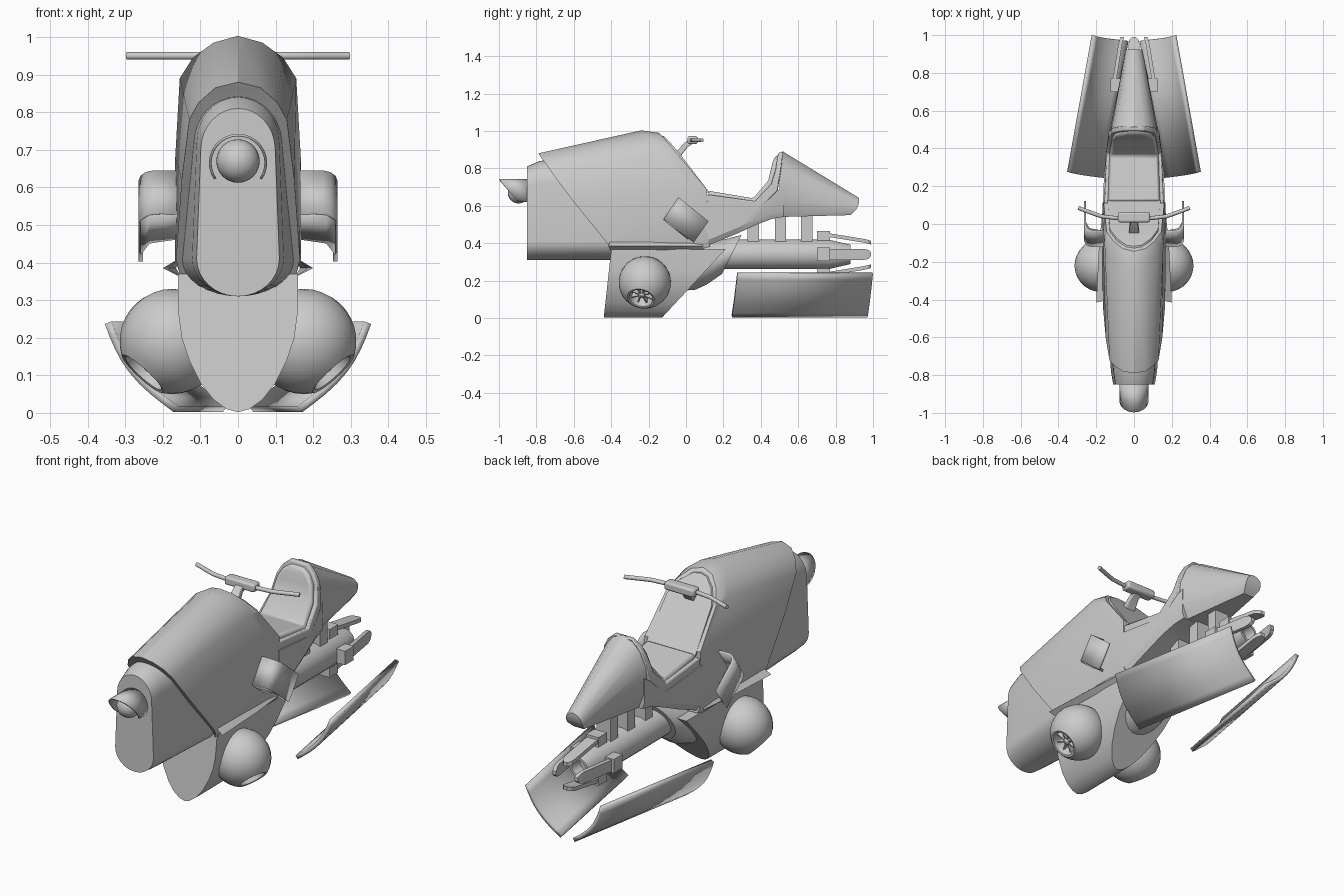
import bpy, bmesh
from math import sin, cos, pi, radians
from mathutils import Vector

if "Cube" in bpy.data.objects:
    bpy.data.objects.remove(bpy.data.objects["Cube"])


def make(name, build, mirror=False, solid=0, bevel=0):
    bm = bmesh.new()
    build(bm)
    bmesh.ops.remove_doubles(bm, verts=bm.verts, dist=0.0005)
    bmesh.ops.recalc_face_normals(bm, faces=bm.faces)
    me = bpy.data.meshes.new(name)
    bm.to_mesh(me)
    bm.free()
    ob = bpy.data.objects.new(name, me)
    bpy.context.collection.objects.link(ob)
    if solid:
        m = ob.modifiers.new("Solidify", 'SOLIDIFY')
        m.thickness, m.offset = solid, 0
    if bevel:
        m = ob.modifiers.new("Bevel", 'BEVEL')
        m.width, m.segments = bevel, 2
    if mirror:
        m = ob.modifiers.new("Mirror", 'MIRROR')
        m.use_mirror_merge = False
    return ob


def skin(bm, rings, cap=True, closed=True):
    """Bridge rings of points; ends are capped with strips of quads."""
    vs = [[bm.verts.new(p) for p in r] for r in rings]
    n = len(vs[0])
    for a, b in zip(vs, vs[1:]):
        for i in range(n if closed else n - 1):
            j = (i + 1) % n
            bm.faces.new((a[i], a[j], b[j], b[i]))
    if cap:
        for r in (vs[0], vs[-1]):
            for i in range(n // 2 - 1):
                bm.faces.new((r[i], r[i + 1], r[n - 2 - i], r[n - 1 - i]))


def loft(name, rings, cap=True, closed=True, **kw):
    return make(name, lambda bm: skin(bm, rings, cap, closed), **kw)


def sym(half):
    return list(half) + [(-x, y, z) for x, y, z in reversed(half)]


def circle(y, r, zc, n=24, slant=0.0, cx=0.0):
    out = []
    for i in range(n):
        a = -pi / 2 + (i + 0.5) * 2 * pi / n
        out.append((cx + r * cos(a), y + slant * r * sin(a), zc + r * sin(a)))
    return out


def box(bm, x0, x1, y0, y1, z0, z1, f=lambda p: p):
    skin(bm, [[f((x0, y, z0)), f((x1, y, z0)), f((x1, y, z1)), f((x0, y, z1))] for y in (y0, y1)])


# nose hull with pill-shaped front
def pill(y, w, bot, low, high, top, n=8):
    h = [(w * sin(t), y, low - (low - bot) * cos(t)) for t in [i * pi / 2 / n for i in range(n + 1)]]
    h += [(w * .9 * cos(t), y, high + (top - high) * sin(t)) for t in [i * pi / 2 / n for i in range(n + 1)]]
    return sym(h)


loft("nose_hull", [pill(-.85, .11, .31, .41, .70, .81), pill(-.78, .122, .31, .41, .72, .84),
                   pill(-.30, .157, .31, .41, .74, .87)])

# main cowl: slanted front edge, seam and rear rim
front = [(.155, -.40, .37), (.165, -.43, .41), (.15, -.60, .62), (.13, -.72, .78), (.105, -.75, .825), (.06, -.78, .865), (0, -.79, .88)]
seam = [(.155, .08, .37), (.168, .08, .41), (.167, .03, .68), (.155, -.12, .89), (.12, -.17, .945), (.065, -.22, .985), (0, -.24, 1.003)]
rim = [(.155, .13, .38), (.165, .12, .41), (.16, .11, .69), (.145, -.04, .87), (.11, -.09, .93), (.06, -.13, .975), (0, -.145, .99)]
loft("main_cowl", [sym(front), sym(seam), sym(rim)])

# flared ledge under the cowl
loft("cowl_ledge", [[(.15, y, .36), (x, y - .01, .385), (.15, y, .415)] for y, x in ((-.405, .2), (-.1, .185), (.1, .165))],
     mirror=True, cap=False)

# dashboard panel raised slightly from the cowl opening
loft("dashboard", [sym([(.14, .118 + d, .67), (.128, -.035 + d, .87), (.09, -.085 + d, .93), (.04, -.12 + d, .965), (0, -.125 + d, .972)])
                   for d in (-.01, .008)])

# under-seat body and tail cone
loft("seat_body", [sym([(w * .9, y, zb), (w, y, zb + .03), (w, y, zt)]) for y, w, zb, zt in
                   ((.10, .165, .38, .62), (.27, .158, .45, .60), (.38, .148, .50, .585), (.46, .135, .53, .66), (.52, .125, .54, .70))])
loft("tail", [sym([(.095, .50, .54), (.127, .50, .62), (.12, .50, .75), (.095, .505, .83), (.055, .51, .875), (0, .515, .892)]),
              sym([(.03, .88, .55), (.045, .91, .58), (.045, .92, .60), (.04, .925, .62), (.02, .925, .637), (0, .925, .642)])])

# seat trim and cushion
loft("seat_trim", [sym([(w, a, b), (w, c, d)]) for w, a, b, c, d in
                   ((.158, .11, .60, .11, .66), (.148, .38, .57, .37, .625), (.134, .49, .68, .455, .715),
                    (.118, .51, .80, .48, .80), (.09, .515, .85, .487, .85), (.05, .52, .885, .495, .885))], bevel=.006)
loft("seat_cushion", [sym([(w, a, b), (w, c, d)]) for w, a, b, c, d in
                      ((.138, .12, .62, .12, .68), (.13, .37, .60, .36, .64), (.115, .47, .70, .44, .735),
                       (.10, .49, .80, .455, .80), (.075, .50, .845, .465, .84), (.035, .505, .87, .48, .868))], bevel=.012)

# shield-shaped lower body with slanted ends
shield = [(0, .002), (.03, .01), (.065, .035), (.1, .08), (.13, .14), (.15, .2), (.158, .26), (.16, .37)]
loft("lower_body", [sym([(x, -.44 + .11 * z, z) for x, z in shield]), sym([(x * .95, -.13 + .93 * z, z) for x, z in shield])])

# rear engine: shroud, barrel, struts
loft("engine_shroud", [circle(-.08, .13, .27), circle(.05, .13, .28), circle(.16, .122, .30, slant=.4), circle(.245, .105, .34, slant=.5)])
loft("engine_barrel", [circle(.15, .08, .34), circle(.76, .08, .34), circle(.88, .052, .34), circle(.88, .04, .34), circle(.82, .035, .34)])
make("struts", lambda bm: [box(bm, -.04, .04, y, y + .06, .39, .57) for y in (.33, .475, .615)])


# four exhaust prongs clamped round the barrel
def prongs(bm):
    for k in range(4):
        a = k * pi / 2

        def f(p):
            t, y, r = p
            return (r * cos(a) - t * sin(a), y, .34 + r * sin(a) + t * cos(a))
        box(bm, -.036, .036, .70, .77, .075, .125, f)
        skin(bm, [[f((-w, y, r - .02)), f((w, y, r - .02)), f((w, y, r)), f((-w, y, r))]
                  for y, r, w in ((.72, .12, .03), (.95, .083, .03), (.975, .077, .024), (.99, .072, .01))])


make("exhaust_prongs", prongs)


# curved rear fins
def fin_edge(xt, xb, yt, yb, n=8):
    out = []
    for i in range(n + 1):
        t = i / n
        out.append((xb + (xt - xb) * t + .026 * sin(pi * t), yb + (yt - yb) * t, .01 + .23 * t - .012 * sin(pi * t)))
    return out


loft("rear_fin", [fin_edge(.345, .165, .275, .245), fin_edge(.215, .035, .998, .97)],
     cap=False, closed=False, mirror=True, solid=.02)

# side turbine pods: hollow sphere facing down and outward
centre = Vector((.175, -.22, .19))
turn = Vector((0, 0, 1)).rotation_difference(Vector((.66, -.18, -.72)).normalized())


def pod_point(r, h, a):
    return centre + turn @ Vector((r * cos(a), r * sin(a), h))


profile = [(.14 * sin(t), .14 * cos(t)) for t in [radians(178 - i * 146 / 14) for i in range(15)]]
profile += [(.064, .116), (.058, .06)]
loft("turbine_pod", [[pod_point(r, h, i * 2 * pi / 24) for i in range(24)] for r, h in profile], mirror=True)


def vanes(bm):
    skin(bm, [[pod_point(r, h, i * pi / 6) for i in range(12)] for r, h in ((.02, .05), (.02, .09), (.008, .105))])
    for k in range(8):
        a = k * pi / 4
        skin(bm, [[pod_point(r, h, a + s / r) for h, s in ((.06, -.003), (.06, .003), (.095, .003), (.095, -.003))]
                  for r in (.015, .062)])


make("turbine_vanes", vanes, mirror=True)

# tilted side guards: front plate wrapping round to an outer wall
u, v = Vector((0, .08, .115)), Vector((0, .17, -.135)) / .217
base = Vector((0, -.12, .53))


def guard(bm):
    path = [(.15, .005), (.225, .005), (.243, .012), (.254, .026), (.259, .045), (.259, .205)]
    skin(bm, [[base + v * b + u * k + Vector((x, 0, 0)) for x, b in path] for k in (0, 1)], False, False)
    lower = [(.15, .005), (.235, .005), (.259, .03), (.259, .17), (.235, .12), (.15, .10)]
    bm.faces.new([bm.verts.new(base + v * b + Vector((x, 0, 0))) for x, b in lower])


make("side_guard", guard, mirror=True, solid=.012)

# headlight lamp and visor
make("headlight", lambda bm: [bmesh.ops.create_uvsphere(bm, u_segments=20, v_segments=12, radius=.058),
                              bmesh.ops.translate(bm, verts=bm.verts, vec=(0, -.895, .67))])
angles = [radians(-125 + i * 12.5) for i in range(21)]
loft("headlight_visor", [[(.074 * sin(a), -.84, .665 + .074 * cos(a)) for a in angles],
                         [(.074 * sin(a), -.875 - .122 * (.5 + .5 * cos(a)), .665 + .074 * cos(a)) for a in angles]],
     cap=False, closed=False, solid=.007)

# handlebars: bent tube, clamp and stem
cu = bpy.data.curves.new("handlebar", 'CURVE')
cu.dimensions, cu.bevel_depth, cu.bevel_resolution, cu.use_fill_caps = '3D', .0105, 3, True
pts = [(.295, .085), (.2, .05), (.17, .04), (.08, .03)]
pts = pts + [(-x, y) for x, y in reversed(pts)]
sp = cu.splines.new('POLY')
sp.points.add(len(pts) - 1)
for p, (x, y) in zip(sp.points, pts):
    p.co = (x, y, .95, 1)
bpy.context.collection.objects.link(bpy.data.objects.new("handlebar", cu))
make("handlebar_clamp", lambda bm: box(bm, -.085, .085, .008, .062, .93, .972), bevel=.01)
loft("handlebar_stem", [sym([(.03, -.07, .87), (.03, -.04, .85)]), sym([(.022, -.01, .935), (.022, .01, .915)]),
                        sym([(.022, .02, .955), (.022, .04, .935)])], bevel=.004)

# smooth shading with sharp edges kept
bpy.ops.object.select_all(action='DESELECT')
for ob in bpy.data.objects:
    if ob.type == 'MESH':
        ob.select_set(True)
        bpy.context.view_layer.objects.active = ob
bpy.ops.object.shade_smooth_by_angle(angle=radians(28))
